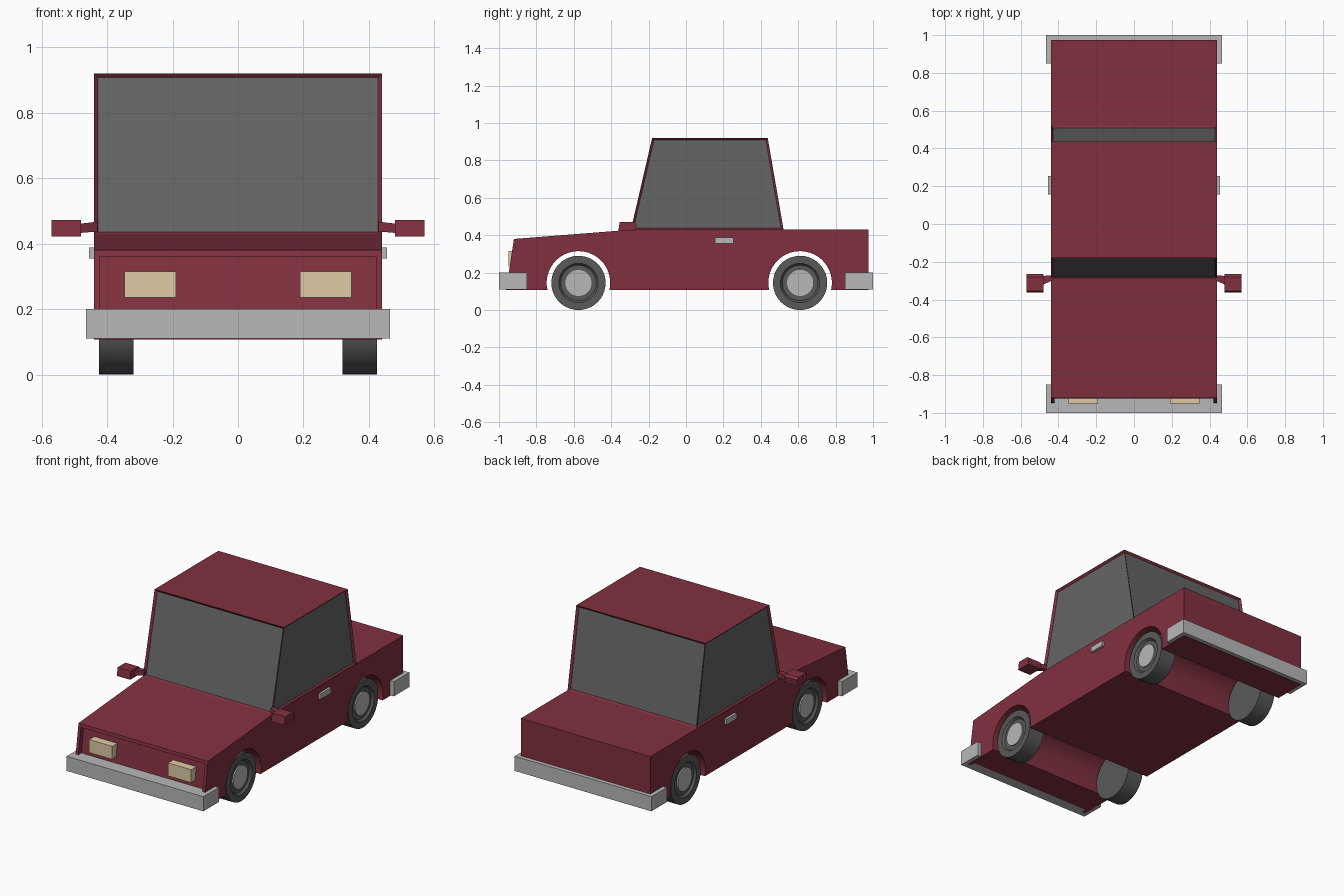
import bpy, bmesh, math
from mathutils import Vector

if "Cube" in bpy.data.objects:
    bpy.data.objects.remove(bpy.data.objects["Cube"])


def material(name, rgb):
    m = bpy.data.materials.new(name)
    m.diffuse_color = (*rgb, 1)
    m.use_nodes = True
    m.node_tree.nodes["Principled BSDF"].inputs["Base Color"].default_value = m.diffuse_color
    return m


RED = material("paint", (0.22, 0.03, 0.05))
GLASS = material("glass", (0.13, 0.13, 0.13))
RUBBER = material("rubber", (0.1, 0.1, 0.1))
CHROME = material("chrome", (0.48, 0.48, 0.48))
LAMP = material("lamp", (0.75, 0.6, 0.38))


def finish(name, bm, *mats):
    bmesh.ops.recalc_face_normals(bm, faces=bm.faces)
    me = bpy.data.meshes.new(name)
    bm.to_mesh(me)
    bm.free()
    ob = bpy.data.objects.new(name, me)
    bpy.context.collection.objects.link(ob)
    for m in mats:
        me.materials.append(m)
    return ob


def prism(profile, x0, x1):
    """Extrude a (y, z) outline along x."""
    bm = bmesh.new()
    f = bm.faces.new([bm.verts.new((x0, y, z)) for y, z in profile])
    ext = bmesh.ops.extrude_face_region(bm, geom=[f])["geom"]
    bmesh.ops.translate(bm, vec=(x1 - x0, 0, 0),
                        verts=[v for v in ext if isinstance(v, bmesh.types.BMVert)])
    bmesh.ops.recalc_face_normals(bm, faces=bm.faces)
    return bm


def box(name, x, y, z, mat):
    rect = [(y[0], z[0]), (y[1], z[0]), (y[1], z[1]), (y[0], z[1])]
    return finish(name, prism(rect, *x), mat)


def hull(name, pts, mat):
    bm = bmesh.new()
    for p in pts:
        bm.verts.new(p)
    bmesh.ops.convex_hull(bm, input=bm.verts)
    bmesh.ops.dissolve_limit(bm, angle_limit=0.01, verts=bm.verts, edges=bm.edges)
    return finish(name, bm, mat)


def lathe(name, profile, y, mat, side):
    """Spin a (radius, x) outline about a wheel axle."""
    bm = bmesh.new()
    vs = [bm.verts.new((side * x, y, 0.145 + r)) for r, x in profile]
    es = [bm.edges.new(p) for p in zip(vs, vs[1:])]
    bmesh.ops.spin(bm, geom=vs + es, cent=(0, y, 0.145), axis=(1, 0, 0),
                   angle=math.tau, steps=40, use_duplicate=False)
    bmesh.ops.remove_doubles(bm, verts=bm.verts, dist=1e-5)
    ob = finish(name, bm, mat)
    bpy.context.view_layer.objects.active = ob
    ob.select_set(True)
    bpy.ops.object.shade_smooth_by_angle(angle=math.radians(30))
    ob.select_set(False)


AXLES = (-0.575, 0.61)
BOTTOM = 0.107

# Lower body: side outline with both wheel arches, extruded across the car
outline = [(0.975, BOTTOM), (0.975, 0.43), (-0.285, 0.43), (-0.92, 0.38), (-0.962, BOTTOM)]
R, dz = 0.17, BOTTOM - 0.145
a0 = math.asin(dz / R)
for cy in AXLES:
    for i in range(25):
        a = (math.pi - a0) + (2 * a0 - math.pi) * i / 24
        outline.append((cy + R * math.cos(a), 0.145 + R * math.sin(a)))
body = finish("lower_body", prism(outline, -0.44, 0.44), RED)

# Recessed nose panel
cutter = finish("nose_cutter", prism(
    [(-1.1, 0.05), (-0.94, 0.05), (-0.894, 0.36), (-1.1, 0.36)], -0.422, 0.422))
cutter.hide_render = True
mod = body.modifiers.new("nose", "BOOLEAN")
mod.operation, mod.object, mod.solver = "DIFFERENCE", cutter, "EXACT"
bpy.context.view_layer.objects.active = body
bpy.ops.object.modifier_apply(modifier=mod.name)
bpy.data.objects.remove(cutter)

# Cabin with four recessed windows
bm = prism([(-0.295, 0.428), (0.522, 0.428), (0.437, 0.92), (-0.181, 0.92)], -0.44, 0.44)
bm.normal_update()
panes = [f for f in bm.faces if abs(f.normal.z) < 0.7]
bmesh.ops.inset_individual(bm, faces=panes, thickness=0.015, depth=-0.012)
for f in panes:
    f.material_index = 1
finish("cabin", bm, RED, GLASS)

# Bumpers wrapping the ends
box("front_bumper", (-0.465, 0.465), (-1.0, -0.85), (0.11, 0.2), CHROME)
box("rear_bumper", (-0.465, 0.465), (0.85, 1.0), (0.11, 0.2), CHROME)

for s, tag in ((-1, "left"), (1, "right")):
    # Headlights and door handles
    box(f"{tag}_headlight", (s * 0.19, s * 0.347), (-0.95, -0.895), (0.235, 0.315), LAMP)
    box(f"{tag}_door_handle", (s * 0.43, s * 0.455), (0.155, 0.255), (0.355, 0.388), CHROME)
    # Wing mirrors: tapered arm and head
    hull(f"{tag}_mirror_arm",
         [(s * 0.43, y, z) for y in (-0.298, -0.272) for z in (0.437, 0.467)] +
         [(s * 0.49, y, z) for y in (-0.325, -0.275) for z in (0.432, 0.46)], RED)
    hull(f"{tag}_mirror_head",
         [(s * x, y, z) for x in (0.48, 0.57) for y, z in
          ((-0.362, 0.422), (-0.355, 0.472), (-0.28, 0.472), (-0.265, 0.46), (-0.27, 0.422))], RED)
    # Wheels
    for y, end in zip(AXLES, ("front", "rear")):
        lathe(f"{end}_{tag}_tyre", [(0, 0.32), (0.145, 0.32), (0.145, 0.425), (0.105, 0.425),
                                    (0.095, 0.412), (0, 0.412)], y, RUBBER, s)
        lathe(f"{end}_{tag}_hub", [(0.07, 0.405), (0.07, 0.42), (0, 0.42)], y, CHROME, s)
